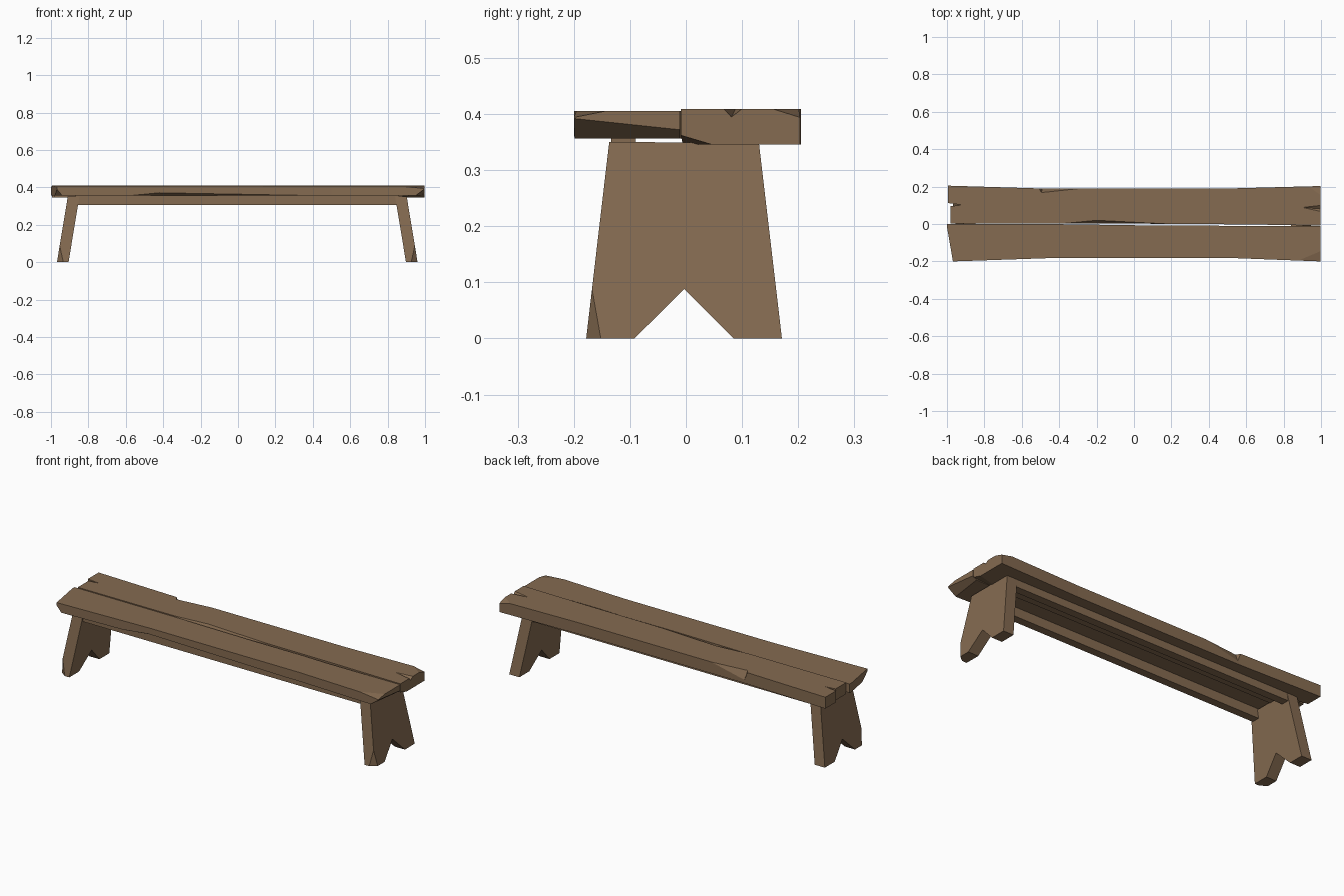
import bpy, bmesh
from mathutils import Vector

if "Cube" in bpy.data.objects:
    bpy.data.objects.remove(bpy.data.objects["Cube"])

wood = bpy.data.materials.new("weathered_brown_wood")
wood.diffuse_color = (0.235, 0.147, 0.082, 1)
wood.use_nodes = True
wood.node_tree.nodes["Principled BSDF"].inputs["Base Color"].default_value = wood.diffuse_color


def make(name, bm):
    bmesh.ops.recalc_face_normals(bm, faces=bm.faces)
    me = bpy.data.meshes.new(name)
    bm.to_mesh(me)
    bm.free()
    me.materials.append(wood)
    ob = bpy.data.objects.new(name, me)
    bpy.context.collection.objects.link(ob)
    return ob


def prism(name, ring_a, ring_b):
    """Solid between two matching rings of points."""
    bm = bmesh.new()
    a = [bm.verts.new(p) for p in ring_a]
    b = [bm.verts.new(p) for p in ring_b]
    bm.faces.new(a)
    bm.faces.new(b[::-1])
    n = len(a)
    for i in range(n):
        bm.faces.new((a[i], b[i], b[(i + 1) % n], a[(i + 1) % n]))
    return make(name, bm)


def chip(ob, p, q, r):
    """Slice off the corner outside the plane through three points."""
    p, q, r = Vector(p), Vector(q), Vector(r)
    n = (q - p).cross(r - p).normalized()
    bm = bmesh.new()
    bm.from_mesh(ob.data)
    mid = sum((v.co for v in bm.verts), Vector()) / len(bm.verts)
    if n.dot(mid - p) > 0:
        n = -n
    cut = bmesh.ops.bisect_plane(bm, geom=bm.verts[:] + bm.edges[:] + bm.faces[:],
                                 plane_co=p, plane_no=n, clear_outer=True)
    edges = [e for e in cut["geom_cut"] if isinstance(e, bmesh.types.BMEdge)]
    bmesh.ops.holes_fill(bm, edges=edges, sides=0)
    bmesh.ops.recalc_face_normals(bm, faces=bm.faces)
    bm.to_mesh(ob.data)
    bm.free()


def carve(ob, points):
    """Subtract the convex hull of a few points."""
    bm = bmesh.new()
    for p in points:
        bm.verts.new(p)
    bmesh.ops.convex_hull(bm, input=bm.verts[:])
    cutter = make("cutter", bm)
    cutter.hide_render = True
    mod = ob.modifiers.new("carve", "BOOLEAN")
    mod.operation = "DIFFERENCE"
    mod.solver = "EXACT"
    mod.object = cutter
    bpy.context.view_layer.objects.active = ob
    bpy.ops.object.modifier_apply(modifier=mod.name)
    bpy.data.objects.remove(cutter)


def plank(name, outline, z0, z1):
    return prism(name, [(x, y, z0) for x, y in outline],
                 [(x, y, z1) for x, y in outline])


# Back seat plank, with a split left end
back = plank("back_seat_plank", [
    (-0.995, 0.205), (-0.5, 0.19), (0.51, 0.19), (0.998, 0.203), (0.998, -0.009),
    (0.6, -0.002), (0.24, 0.0), (-0.1, 0.003), (-0.4, 0.002), (-0.98, 0.002),
    (-0.98, 0.095), (-0.92, 0.102), (-0.995, 0.112)], 0.346, 0.409)
chip(back, (0.998, 0.155, 0.409), (0.998, 0.203, 0.394), (0.93, 0.202, 0.409))
chip(back, (0.998, -0.009, 0.362), (0.998, 0.045, 0.346), (0.8, -0.006, 0.346))
# end crack, front edge chip, back edge chip
carve(back, [(1.01, 0.062, 0.412), (1.01, 0.105, 0.412), (1.01, 0.08, 0.393),
             (0.88, 0.09, 0.412)])
carve(back, [(-0.42, 0, 0.411), (0.25, -0.002, 0.411), (-0.2, 0.021, 0.411),
             (-0.2, 0, 0.375), (-0.1, -0.03, 0.44)])
carve(back, [(-0.51, 0.192, 0.411), (-0.26, 0.192, 0.411), (-0.495, 0.167, 0.411),
             (-0.49, 0.192, 0.36), (-0.4, 0.22, 0.44)])

# Front seat plank, slightly thinner, with worn ends
front = plank("front_seat_plank", [
    (-0.968, -0.2), (-0.41, -0.181), (0.5, -0.181), (0.998, -0.2), (0.998, -0.011),
    (0.56, -0.012), (0.4, -0.008), (0.1, -0.008), (-0.4, -0.001), (-1.0, 0.0),
    (-1.0, -0.015)], 0.356, 0.405)
chip(front, (0.998, -0.2, 0.392), (0.998, -0.011, 0.372), (0.95, -0.198, 0.356))
chip(front, (0.998, -0.145, 0.405), (0.998, -0.2, 0.394), (0.88, -0.195, 0.405))
chip(front, (-0.968, -0.2, 0.39), (-0.94, -0.199, 0.356), (-0.978, -0.14, 0.356))
carve(front, [(-0.6, -0.19, 0.355), (0.9, -0.196, 0.355), (-0.42, -0.183, 0.372),
              (-0.42, -0.15, 0.355), (-0.2, -0.22, 0.33)])

# Splayed legs with a V notch at the foot
profile = [(-0.178, 0), (-0.092, 0), (-0.003, 0.088), (0.085, 0), (0.171, 0),
           (0.13, 0.349), (-0.137, 0.35)]
for side, name in ((1, "right_leg"), (-1, "left_leg")):
    def ring(x):
        return [(side * (x - 0.165 * z) - 0.004, y, z) for y, z in profile]
    leg = prism(name, ring(0.964), ring(0.902))
    # worn front corner of the foot
    chip(leg, (side * 0.96 - 0.004, -0.155, 0), (side * 0.93 - 0.004, -0.178, 0),
         (side * 0.949 - 0.004, -0.168, 0.09))

# Rails under the seat, running between the legs
for y, name in ((-0.112, "front_rail"), (0.108, "back_rail")):
    sect = [(y - 0.022, 0.305), (y + 0.022, 0.305), (y + 0.022, 0.356), (y - 0.022, 0.356)]
    prism(name, [(-0.87, a, b) for a, b in sect], [(0.86, a, b) for a, b in sect])
